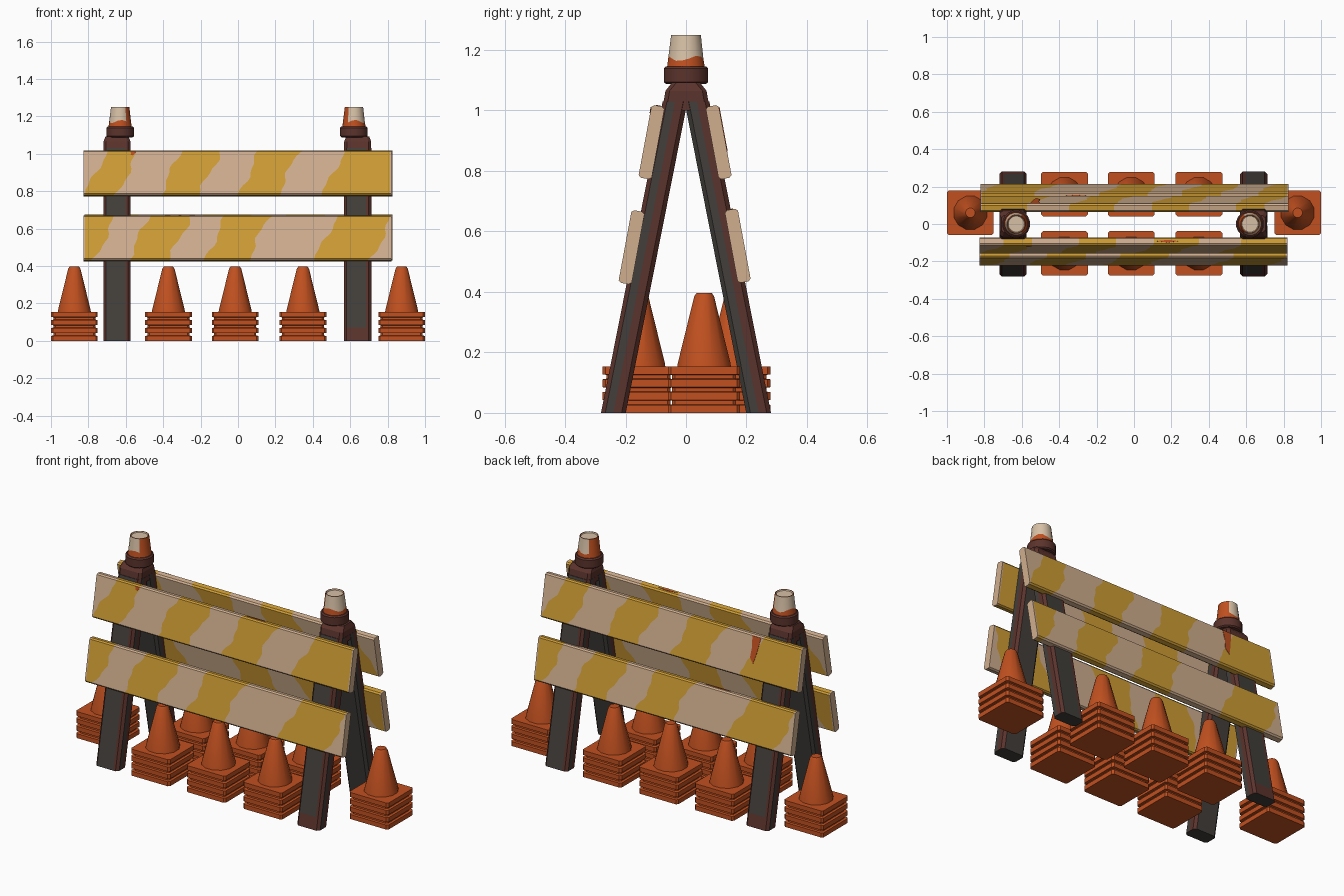
import bpy, bmesh, math
from math import sin, cos, pi

cube = bpy.data.objects.get("Cube")
if cube:
    bpy.data.objects.remove(cube)


def material(name, rgb):
    m = bpy.data.materials.new(name)
    m.use_nodes = True
    m.diffuse_color = (*rgb, 1)
    m.node_tree.nodes["Principled BSDF"].inputs["Base Color"].default_value = (*rgb, 1)
    return m


CREAM = material("cream_paint", (0.64, 0.43, 0.275))
YELLOW = material("yellow_paint", (0.63, 0.34, 0.035))
ORANGE = material("cone_orange", (0.53, 0.08, 0.014))
STEEL = material("dark_steel", (0.055, 0.049, 0.043))
RUST = material("rusty_brown", (0.105, 0.033, 0.025))
GLASS = material("pale_lamp", (0.68, 0.53, 0.38))


def loft(name, rings, mats, rule=lambda i, j: 0, cap=0, turn=False, smooth=None):
    """Skin closed rings of points; rule(ring, side) picks the material."""
    bm = bmesh.new()
    s = -1 if turn else 1
    vs = [[bm.verts.new((s * x, s * y, z)) for x, y, z in r] for r in rings]
    n = len(vs[0])
    for i in range(len(vs) - 1):
        for j in range(n):
            k = (j + 1) % n
            f = bm.faces.new((vs[i][j], vs[i][k], vs[i + 1][k], vs[i + 1][j]))
            f.material_index = rule(i, j)
    for end in (vs[0], vs[-1]):
        bm.faces.new(end).material_index = cap
    bmesh.ops.remove_doubles(bm, verts=bm.verts, dist=0.0002)
    bmesh.ops.recalc_face_normals(bm, faces=bm.faces)
    me = bpy.data.meshes.new(name)
    bm.to_mesh(me)
    bm.free()
    ob = bpy.data.objects.new(name, me)
    bpy.context.collection.objects.link(ob)
    for m in mats:
        me.materials.append(m)
    if smooth:
        bpy.ops.object.select_all(action='DESELECT')
        ob.select_set(True)
        bpy.context.view_layer.objects.active = ob
        bpy.ops.object.shade_smooth_by_angle(angle=math.radians(smooth))


def circle(cx, cy, r, z, n):
    return [(cx + r * cos(2 * pi * (k + 0.5) / n), cy + r * sin(2 * pi * (k + 0.5) / n), z)
            for k in range(n)]


def chamfered(cx, cy, hx, hy, c, z):
    """Rectangle with cut corners."""
    return [(cx + x, cy + y, z) for x, y in (
        (hx, c - hy), (hx, hy - c), (hx - c, hy), (c - hx, hy),
        (-hx, hy - c), (-hx, c - hy), (c - hx, -hy), (hx - c, -hy))]


# Striped boards: rings run along x, each one a wavy diagonal stripe edge
TILT = math.radians(10.5)
LEFT, RIGHT, HALF, THICK = -0.825, 0.82, 0.122, 0.022
FRONT_UPPER, FRONT_LOWER = (-0.114, 0.895), (-0.18, 0.5475)
BACK_UPPER, BACK_LOWER = (-0.108, 0.895), (-0.171, 0.5525)


def on_board(at, x, v, d):
    """Point x along, v up and d through a tilted board."""
    return (x, at[0] + v * sin(TILT) + d * cos(TILT), at[1] + v * cos(TILT) - d * sin(TILT))


def board(name, at, edges, turn):
    steps = [HALF * (k / 5 - 1) * 0.94 for k in range(11)]
    section = [(v, -THICK) for v in steps] + [(HALF, -THICK * 0.6), (HALF, THICK * 0.6)]
    section += [(v, THICK) for v in reversed(steps)] + [(-HALF, THICK * 0.6), (-HALF, -THICK * 0.6)]

    def edge_x(k, x, v):
        wave = 0.014 * sin(26 * v + 2.1 * k) + 0.006 * sin(71 * v + k)
        return min(max(x + 0.48 * v + wave, LEFT + 0.008), RIGHT - 0.008)

    rings = [[on_board(at, LEFT, v, d) for v, d in section]]
    rings += [[on_board(at, edge_x(k, x, v), v, d) for v, d in section] for k, x in enumerate(edges)]
    rings.append([on_board(at, RIGHT, v, d) for v, d in section])
    loft(name, rings, [CREAM, YELLOW], lambda i, j: i % 2, turn=turn)


UPPER = (-0.76, -0.59, -0.36, -0.15, 0.06, 0.27, 0.51, 0.95)
LOWER = (-0.99, -0.71, -0.53, -0.31, -0.12, 0.11, 0.47, 0.77)
board("front_upper_board", FRONT_UPPER, UPPER, False)
board("front_lower_board", FRONT_LOWER, LOWER, False)
board("back_upper_board", BACK_UPPER, UPPER, True)
board("back_lower_board", BACK_LOWER, LOWER, True)


# Worn paint patches hanging from the top edge of the upper boards
def worn_patch(name, at, x, width, height, turn):
    outline = [(-0.5, 0), (-0.4, -0.4), (-0.5, -0.8), (-0.1, -1), (0.2, -0.6), (0.5, 0)]
    rings = [[on_board(at, x + a * width, 0.114 + b * height, d) for a, b in outline]
             for d in (-THICK - 0.002, -THICK + 0.002)]
    loft(name, rings, [ORANGE], turn=turn)


worn_patch("back_worn_patch", BACK_UPPER, 0.53, 0.055, 0.15, True)
worn_patch("front_worn_patch", FRONT_UPPER, -0.56, 0.03, 0.02, False)


# Worn streaks on the top edges
def worn_streak(name, at, x, half, turn):
    outline = [(-half, 0), (0, -0.007), (half, 0), (0, 0.007)]
    rings = [[on_board(at, x + a, v, d) for a, d in outline] for v in (HALF - 0.002, HALF + 0.002)]
    loft(name, rings, [ORANGE], turn=turn)


worn_streak("front_worn_streak", FRONT_UPPER, 0.18, 0.06, False)
worn_streak("back_worn_streak", BACK_LOWER, 0.31, 0.08, True)


# Slanted legs: steel broad faces, rust strips on the sides and one edge
def leg(name, cx, turn):
    hx, hy, c = 0.073, 0.041, 0.014
    outline = [(hx, c - hy), (hx, 0), (hx, hy - c), (hx - c, hy), (c - hx, hy), (-hx, hy - c),
               (-hx, 0), (-hx, c - hy), (c - hx, -hy), (hx - c * 2, -hy), (hx - c, -hy)]
    rusty = (1, 2, 6, 7, 9, 10)
    rusty_foot = cx > 0
    rings = [[(cx + x, y + cy, z) for x, y in outline]
             for cy, z in ((-0.24, 0), (-0.226, 0.07), (-0.036, 1.03))]

    def rule(i, j):
        return int(j in rusty or (rusty_foot and i == 0 and j == 8))

    loft(name, rings, [STEEL, RUST], rule, turn=turn)


for side, x, lamp_x in (("right", -0.647, -0.63), ("left", 0.64, 0.62)):
    leg("front_leg_" + side, x, False)
    leg("back_leg_" + side, -x, True)

    # Head joining both legs
    loft("leg_head_" + side,
         [chamfered(x, 0, 0.072, hy, 0.014, z) for hy, z in ((0.079, 1.0), (0.068, 1.065))]
         + [chamfered(x, 0, 0.062, 0.046, 0.014, 1.092)], [RUST])

    # Collar under the lamp
    loft("lamp_collar_" + side,
         [circle(lamp_x, 0, r, z, 16) for r, z in
          ((0.068, 1.088), (0.075, 1.094), (0.075, 1.139), (0.068, 1.146))], [RUST], smooth=40)

    # Lamp: ragged orange base, inner-facing orange streak and worn rim
    streak = (13, 14, 15, 0, 1) if x < 0 else (5, 6, 7, 8, 9)
    lamp = [circle(lamp_x, 0, r, z, 16) for r, z in
            ((0.064, 1.14), (0.059, 1.172), (0.05, 1.25), (0.046, 1.25), (0.043, 1.244))]
    lamp[1] = [(px, py, z + 0.009 * sin(1.2 * k)) for k, (px, py, z) in enumerate(lamp[1])]

    def lamp_rule(i, j):
        return int(i in (0, 2) or (i == 1 and j in streak))

    loft("lamp_" + side, lamp, [GLASS, ORANGE], lamp_rule, smooth=40)

# Stacks of traffic cones
spots = [(-0.875, 0.06), (0.875, 0.06)]
spots += [(x, y) for x in (-0.372, -0.015, 0.347) for y in (-0.157, 0.16)]
for k, (x, y) in enumerate(spots):
    rings = []
    for layer in range(4):
        z = layer * 0.0425
        rings += [chamfered(x, y, 0.125 - inset, 0.119 - inset, 0.01, h)
                  for inset, h in ((0, z), (0, z + 0.026), (0.013, z + 0.028), (0.013, z + 0.0405))]
    loft("cone_bases_%d" % (k + 1), rings[:-2], [ORANGE])
    loft("cone_%d" % (k + 1),
         [circle(x, y, r, z, 12) for r, z in ((0.093, 0.145), (0.09, 0.165), (0.034, 0.385), (0.026, 0.397))],
         [ORANGE], smooth=50)
